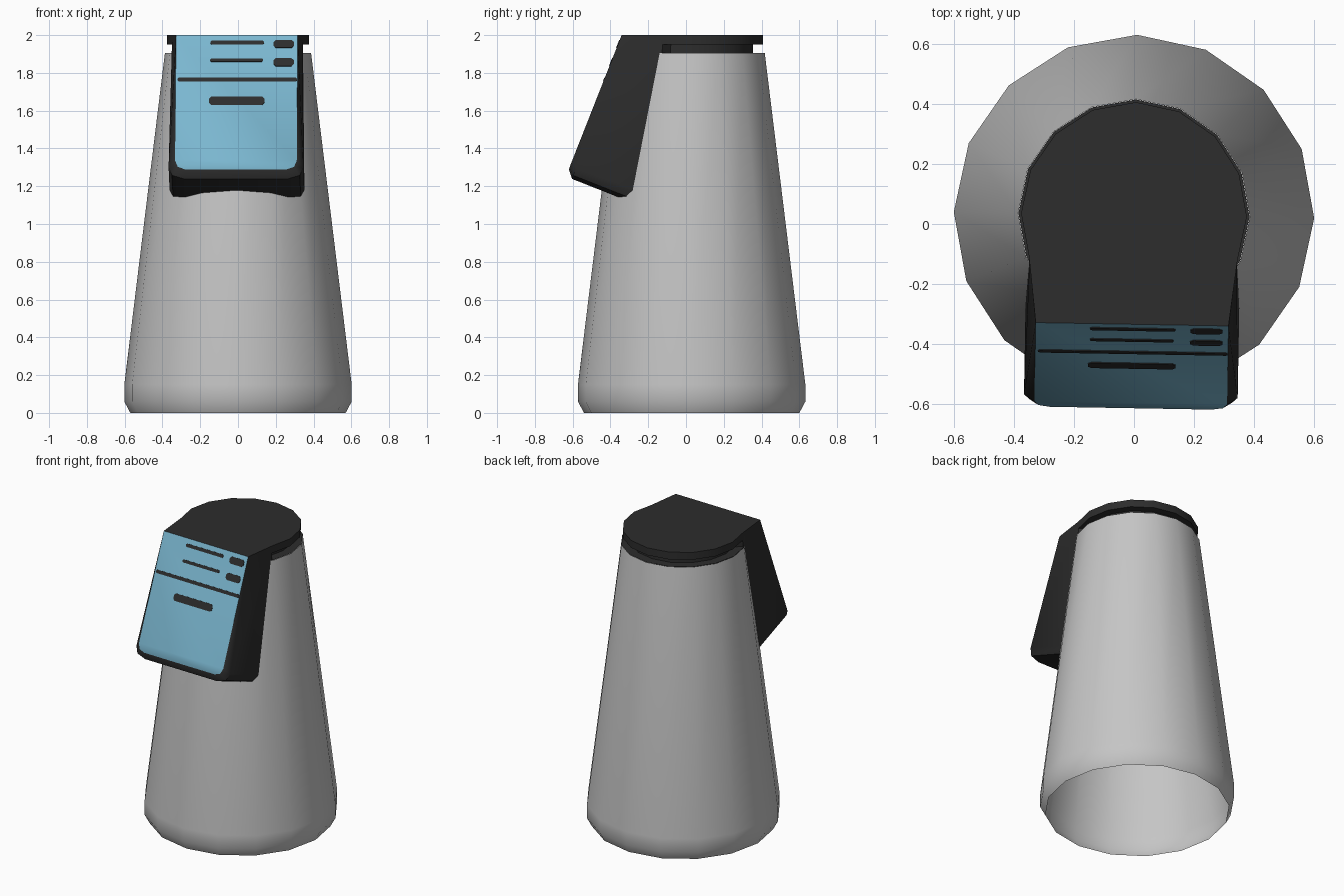
import bpy, bmesh, math
from mathutils import Vector

if "Cube" in bpy.data.objects:
    bpy.data.objects.remove(bpy.data.objects["Cube"])

def material(name, rgb):
    m = bpy.data.materials.new(name)
    m.diffuse_color = (*rgb, 1)
    m.use_nodes = True
    m.node_tree.nodes["Principled BSDF"].inputs["Base Color"].default_value = m.diffuse_color
    return m

GREY = material("light grey", (0.56, 0.56, 0.56))
DARK = material("charcoal", (0.026, 0.026, 0.026))
BLUE = material("screen blue", (0.20, 0.48, 0.64))

def finish(name, bm, mats, smooth=True):
    bmesh.ops.recalc_face_normals(bm, faces=bm.faces)
    me = bpy.data.meshes.new(name)
    bm.to_mesh(me)
    bm.free()
    for m in mats:
        me.materials.append(m)
    ob = bpy.data.objects.new(name, me)
    bpy.context.collection.objects.link(ob)
    # the whole model is turned very slightly
    ob.location = (0, 0.03, 0)
    ob.rotation_euler = (0, 0, math.radians(-1))
    if smooth:
        bpy.ops.object.select_all(action='DESELECT')
        ob.select_set(True)
        bpy.context.view_layer.objects.active = ob
        bpy.ops.object.shade_smooth_by_angle(angle=math.radians(40))
    return ob

N = 16
def ring_point(r, i):
    a = 2 * math.pi * i / N
    return (r * math.cos(a), r * math.sin(a))

def lathe(name, profile, mat):
    bm = bmesh.new()
    rings = [[bm.verts.new((*ring_point(r, i), z)) for i in range(N)] for r, z in profile]
    for a, b in zip(rings, rings[1:]):
        for i in range(N):
            j = (i + 1) % N
            bm.faces.new((a[i], a[j], b[j], b[i]))
    return finish(name, bm, [mat])

# Tapered body, open underneath
lathe("body", [(0.57, 0), (0.602, 0.06), (0.602, 0.15), (0.387, 1.905)], GREY)
# Dark ledge and recessed neck
lathe("neck", [(0.386, 1.906), (0.325, 1.906), (0.325, 1.96)], DARK)

# Flat cap: round at the back, straight at the front
outline = [ring_point(0.377, i) for i in range(-1, 10)] + [(-0.322, -0.365), (0.322, -0.365)]
bm = bmesh.new()
low = bm.faces.new([bm.verts.new((x, y, 1.95)) for x, y in outline])
up = bmesh.ops.extrude_face_region(bm, geom=[low])['geom']
bmesh.ops.translate(bm, vec=(0, 0, 0.05), verts=[v for v in up if isinstance(v, bmesh.types.BMVert)])
if not any(abs(f.normal.z) > 0.9 and f.calc_center_median().z < 1.96 for f in bm.faces):
    bm.faces.new([v for v in bm.verts if v.co.z < 1.96][:len(outline)])
finish("cap", bm, [DARK])

# Tilted display frame: s runs down the screen, t goes back into the head
DOWN = Vector((0, -0.367, -0.930))
NORM = Vector((0, -0.930, 0.367))
def on_head(x, s, t=0):
    return Vector((x, -0.365, 2)) + DOWN * s - NORM * t

# Display head: hull of the screen outline, frame outline and a back hidden in the body
pts = []
for sx in (-1, 1):
    pts += [(sx * 0.322, -0.365, 2), (sx * 0.346, -0.143, 2), (sx * 0.30, -0.10, 1.96)]
    pts += [on_head(sx * x, s) for x, s in ((0.322, 0.715), (0.308, 0.75), (0.27, 0.764))]
    for t in (0.034, 0.45):
        pts += [on_head(sx * x, s, t) for x, s in ((0.357, 0.74), (0.338, 0.785), (0.275, 0.805))]
bm = bmesh.new()
verts = [bm.verts.new(p) for p in pts]
hull = bmesh.ops.convex_hull(bm, input=verts)
bmesh.ops.delete(bm, geom=[v for v in bm.verts if not v.link_faces], context='VERTS')
bmesh.ops.recalc_face_normals(bm, faces=bm.faces)
for f in bm.faces:
    f.material_index = 1 if f.normal.dot(NORM) > 0.995 else 0
finish("display_head", bm, [DARK, BLUE])

# Dark markings on the screen, as thin plates: x0, x1, z0, z1
marks = {
    "upper_line": (-0.14, 0.145, 1.95, 1.97),
    "lower_line": (-0.14, 0.14, 1.858, 1.876),
    "upper_key": (0.195, 0.303, 1.932, 1.974),
    "lower_key": (0.195, 0.303, 1.835, 1.877),
    "divider": (-0.312, 0.321, 1.754, 1.774),
    "wide_bar": (-0.145, 0.148, 1.63, 1.674),
}
for name, (x0, x1, z0, z1) in marks.items():
    bm = bmesh.new()
    s0, s1 = (2 - z1) / 0.93, (2 - z0) / 0.93
    c = min(0.012, (s1 - s0) * 0.3)
    shape = [(x0 + c, s0), (x1 - c, s0), (x1, s0 + c), (x1, s1 - c),
             (x1 - c, s1), (x0 + c, s1), (x0, s1 - c), (x0, s0 + c)]
    layers = [[bm.verts.new(on_head(x, s, t)) for x, s in shape] for t in (-0.003, 0.003)]
    for l in layers:
        bm.faces.new(l)
    for i in range(8):
        j = (i + 1) % 8
        bm.faces.new((layers[0][i], layers[0][j], layers[1][j], layers[1][i]))
    finish("screen_" + name, bm, [DARK], smooth=False)
